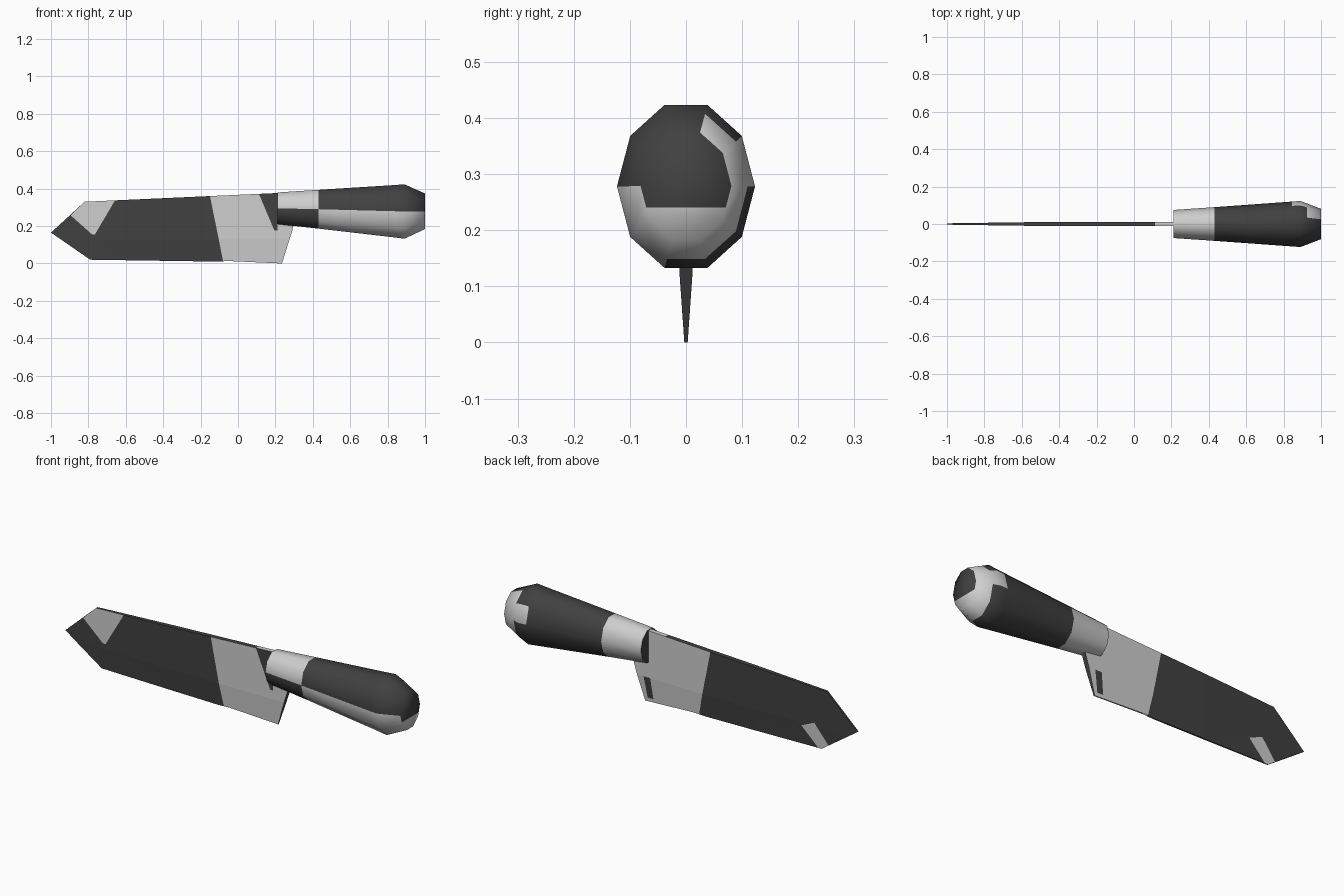
import bpy, bmesh, math
from mathutils import Vector

if "Cube" in bpy.data.objects:
    bpy.data.objects.remove(bpy.data.objects["Cube"])


def material(name, value):
    m = bpy.data.materials.new(name)
    m.use_nodes = True
    m.diffuse_color = (value, value, value, 1)
    m.node_tree.nodes["Principled BSDF"].inputs["Base Color"].default_value = m.diffuse_color
    return m


MATERIALS = [material("charcoal", 0.052), material("light grey", 0.62)]
DARK, LIGHT = 0, 1


def finish(bm, name):
    mesh = bpy.data.meshes.new(name)
    bm.to_mesh(mesh)
    bm.free()
    for m in MATERIALS:
        mesh.materials.append(m)
    ob = bpy.data.objects.new(name, mesh)
    bpy.context.collection.objects.link(ob)
    return ob


# Handle: ten-sided rings (x, centre z, half width, half height)
SIDES = 10
rings = [(0.21, 0.295, 0.075, 0.089), (0.43, 0.29, 0.09, 0.109),
         (0.845, 0.279, 0.12, 0.148), (0.89, 0.278, 0.123, 0.153),
         (0.925, 0.278, 0.11, 0.136), (1.0, 0.279, 0.081, 0.1)]
# Facets painted light in each band, counted from +y upwards
light_facets = [{0, 1, 2, 3, 4, 7, 8, 9}, {5, 6}, {0, 5, 6}, {0, 5, 6}, {0, 1, 5, 6, 7, 8, 9}]

bm = bmesh.new()
loops = []
for x, cz, ry, rz in rings:
    angles = [math.tau * k / SIDES for k in range(SIDES)]
    loops.append([bm.verts.new((x, ry * math.cos(a), cz + rz * math.sin(a))) for a in angles])
for band, (a, b) in enumerate(zip(loops, loops[1:])):
    for k in range(SIDES):
        n = (k + 1) % SIDES
        f = bm.faces.new((a[k], a[n], b[n], b[k]))
        f.material_index = LIGHT if k in light_facets[band] else DARK
bm.faces.new(loops[0])
butt = bm.faces.new(loops[-1])

# Butt end: light below a level line
bmesh.ops.bisect_plane(bm, geom=[butt] + list(butt.edges) + list(butt.verts),
                       plane_co=(0, 0, 0.24), plane_no=(0, 0, 1))
bmesh.ops.recalc_face_normals(bm, faces=bm.faces[:])
for f in bm.faces:
    c = f.calc_center_median()
    if c.x > 0.999:
        f.material_index = LIGHT if c.z < 0.24 else DARK
handle = finish(bm, "handle")
bpy.ops.object.select_all(action='DESELECT')
handle.select_set(True)
bpy.context.view_layer.objects.active = handle
bpy.ops.object.shade_smooth_by_angle(angle=math.radians(75))

# Blade outline (x, z), counter-clockwise from the tip
outline = [(-1, 0.165), (-0.79, 0.02), (-0.115, 0.01), (-0.09, 0.065), (-0.05, 0.013),
           (0.235, 0), (0.295, 0.19), (0.29, 0.24), (0.22, 0.377), (-0.82, 0.33)]
# Painted convex areas, later ones on top
heel = ([(-0.16, 0.41), (-0.077, 0), (0.4, -0.1), (0.4, 0.5)], LIGHT)
front_paint = [heel,
               ([(-0.93, 0.22), (-0.78, 0.155), (-0.765, 0.155), (-0.65, 0.35), (-0.8, 0.35)], LIGHT),
               ([(0.1, 0.4), (0.195, 0.175), (0.212, 0.175), (0.212, 0.4)], DARK)]
front_paint[1][0][0] = (-0.895, 0.257)
back_paint = [heel,
              ([(-0.83, 0.048), (-0.79, 0.0), (-0.675, 0.115), (-0.75, 0.148)], LIGHT),
              ([(0.186, 0.02), (0.22, 0.02), (0.238, 0.13), (0.2, 0.13)], DARK)]


def thickness(x, z):
    taper = min(1, 0.3 + 0.7 * (x + 1) / 0.6)
    return min(0.012, 0.003 + 0.07 * z) * taper


def cut(bm, point, normal):
    bmesh.ops.bisect_plane(bm, geom=bm.verts[:] + bm.edges[:] + bm.faces[:],
                           plane_co=point, plane_no=normal)


def edges_of(area):
    return zip(area, area[1:] + area[:1])


def inside(area, x, z):
    return all((bx - ax) * (z - az) - (bz - az) * (x - ax) > 0
               for (ax, az), (bx, bz) in edges_of(area))


def blade_side(paint, side, name, with_rim=False):
    bm = bmesh.new()
    bm.faces.new([bm.verts.new((x, 0, z)) for x, z in outline])
    bmesh.ops.triangulate(bm, faces=bm.faces[:])
    # Thickness breaks, then paint borders
    cut(bm, (0, 0, 0.1286), (0, 0, 1))
    cut(bm, (-0.4, 0, 0), (1, 0, 0))
    for area, _ in paint:
        for (ax, az), (bx, bz) in edges_of(area):
            cut(bm, (ax, 0, az), Vector((bz - az, 0, ax - bx)).normalized())
    for f in bm.faces:
        c = f.calc_center_median()
        for area, colour in paint:
            if inside(area, c.x, c.z):
                f.material_index = colour
        f.normal_update()
        if f.normal.y * side < 0:
            f.normal_flip()
    border = [e for e in bm.edges if e.is_boundary]
    for v in bm.verts:
        v.co.y = side * thickness(v.co.x, v.co.z)
    if with_rim:
        # Spine, heel and cutting edge join both sides
        for e in border:
            a, b = e.verts
            c, d = [bm.verts.new((v.co.x, -v.co.y, v.co.z)) for v in (b, a)]
            f = bm.faces.new((a, b, c, d))
            f.normal_update()
            m = f.calc_center_median()
            out = Vector((m.x + 0.2, 0, m.z - 0.18))
            if f.normal.dot(out) < 0:
                f.normal_flip()
            spine = m.z > 0.3 and m.x > 0.1
            edge = m.z < 0.06 and -0.09 < m.x < 0.233
            f.material_index = LIGHT if spine or edge else DARK
    return finish(bm, name)


blade_side(front_paint, -1, "blade_front", with_rim=True)
blade_side(back_paint, 1, "blade_back")
